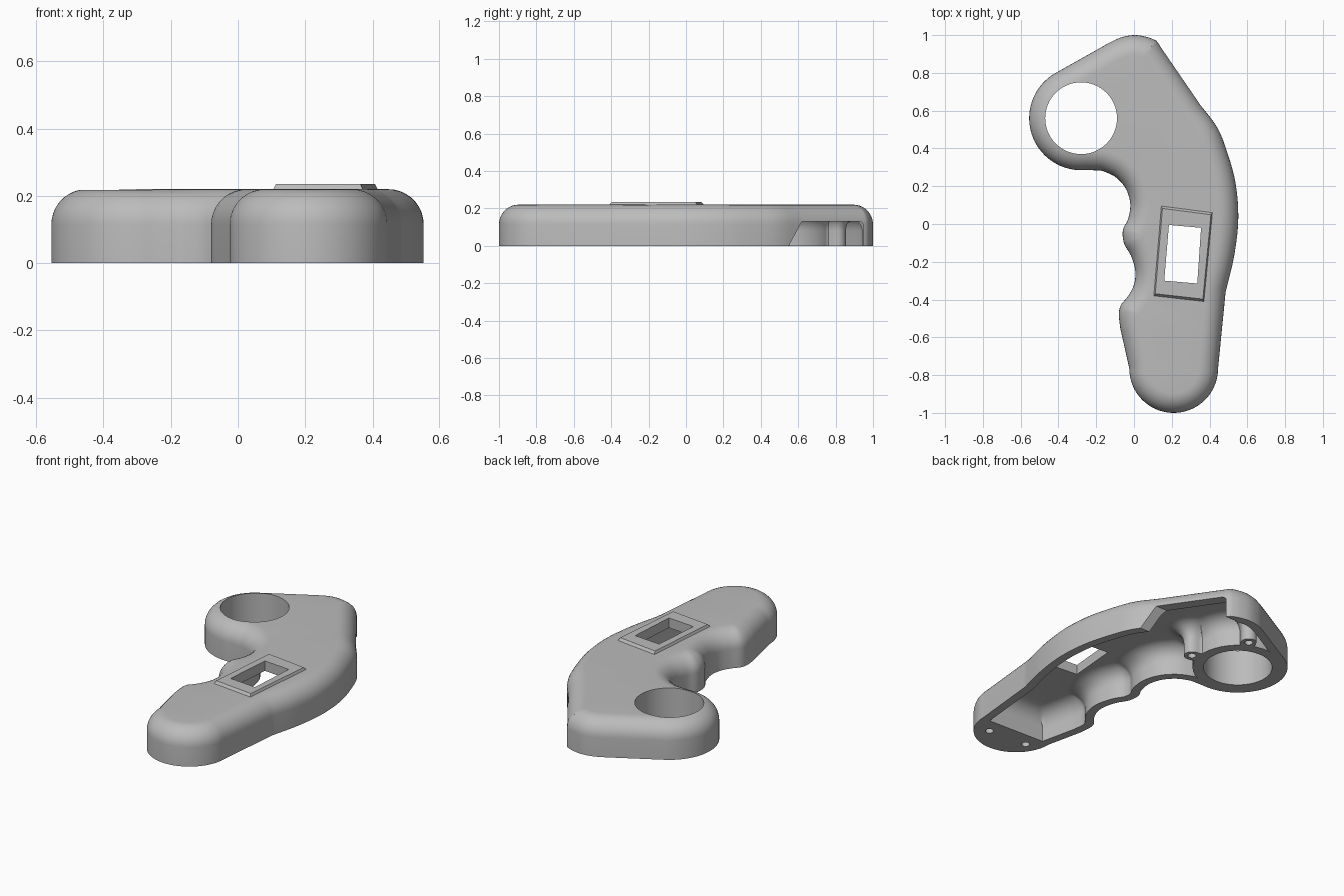
import bpy, bmesh, math
from mathutils import Vector as V, kdtree
from mathutils.geometry import delaunay_2d_cdt

if "Cube" in bpy.data.objects:
    bpy.data.objects.remove(bpy.data.objects["Cube"])

RING, RING_R, HOLE_R, SOLID_R = V((-.28, .56)), .275, .19, .25
BOSSES = [V((0, .498)), V((-.149, .81))]
END_SCREWS = [V((.323, -.86)), V((.075, -.845))]


# 2D path helpers
def arc(c, r, a0, a1, n=40):
    return [c + r * V((math.cos(t), math.sin(t)))
            for t in (math.radians(a0 + (a1 - a0) * i / n) for i in range(n + 1))]


def spline(points, n=10):
    p = [V(q) for q in points]
    p = [2 * p[0] - p[1]] + p + [2 * p[-1] - p[-2]]
    out = []
    for a, b, c, d in zip(p, p[1:], p[2:], p[3:]):
        for i in range(n + 1):
            t = i / n
            out.append(.5 * (2 * b + (c - a) * t + (2 * a - 5 * b + 4 * c - d) * t * t
                             + (3 * b - a - 3 * c + d) * t ** 3))
    return out


def resample(loop, step):
    pairs = list(zip(loop, loop[1:] + loop[:1]))
    total = sum((b - a).length for a, b in pairs)
    n = round(total / step)
    out, run, k = [], 0, 0
    for a, b in pairs:
        length = (b - a).length
        while k < n and length > 0 and k * total / n < run + length:
            out.append(a.lerp(b, (k * total / n - run) / length))
            k += 1
        run += length
    return out


def distance_to(loop):
    dense = resample(loop, .003)
    kd = kdtree.KDTree(len(dense))
    for i, p in enumerate(dense):
        kd.insert((p.x, p.y, 0), i)
    kd.balance()
    return lambda p: kd.find((p.x, p.y, 0))[2]


def inset(loop, d, dist):
    out = []
    for i, p in enumerate(loop):
        t = (loop[(i + 1) % len(loop)] - loop[i - 1]).normalized()
        q = p + d * V((-t.y, t.x))
        if dist(q) > d - .0012:
            out.append(q)
    return out


def inside(p, loop):
    hit = False
    for a, b in zip(loop, loop[1:] + loop[:1]):
        if (a.y > p.y) != (b.y > p.y) and p.x < a.x + (p.y - a.y) * (b.x - a.x) / (b.y - a.y):
            hit = not hit
    return hit


# Mesh helpers
bm = bmesh.new()


def sheet(outer, holes, z0, z1, radius=0, steps=9):
    """Fill a region; height eases from z0 at the edge to z1. Returns height rule."""
    dist = distance_to(outer)

    def height(d):
        if not radius or d >= radius:
            return z1
        return z0 + (z1 - z0) * math.sqrt(1 - (1 - d / radius) ** 2)

    pts, zs, edges = [], [], []
    for loop in [outer] + holes:
        n, m = len(pts), len(loop)
        edges += [(n + i, n + (i + 1) % m) for i in range(m)]
        pts += loop
        zs += [height(0) if loop is outer else height(dist(p)) for p in loop]
    if radius:
        for k in range(1, steps + 1):
            d = radius * (1 - math.cos(math.pi / 2 * k / steps))
            level = [q for q in inset(outer, d, dist) if not any(inside(q, h) for h in holes)]
            pts += level
            zs += [height(d)] * len(level)
    co, _, faces, orig, _, _ = delaunay_2d_cdt(pts, edges, [], 0, 1e-6)
    verts = [bm.verts.new((p.x, p.y, zs[o[0]] if o else z1)) for p, o in zip(co, orig)]
    for f in faces:
        a, b, c = (co[i] for i in f)
        mid = (a + b + c) / 3
        if abs((b - a).cross(c - a)) > 1e-9 and inside(mid, outer) \
                and not any(inside(mid, h) for h in holes):
            bm.faces.new([verts[i] for i in f])
    return lambda p: height(dist(p))


def loop3(loop, z):
    return [V((p.x, p.y, z(p) if callable(z) else z)) for p in loop]


def loft(*loops, cap=False):
    rows = [[bm.verts.new(p) for p in l] for l in loops]
    for a, b in zip(rows, rows[1:]):
        for i in range(len(a)):
            j = (i + 1) % len(a)
            bm.faces.new((a[i], a[j], b[j], b[i]))
    if cap:
        bm.faces.new(rows[-1])


# Outline of the grip, counter-clockwise
path = arc(V((.21, -.765)), .235, 180, 360)
path += spline([(.485, -.36), (.53, -.17), (.552, .03), (.535, .23), (.48, .42), (.435, .52), (.36, .62)])
path += spline([(.12, .97), (.07, .99), (0, 1), (-.07, .987), (-.13, .96)])
path += arc(RING, RING_R, 118, 275)
path += spline([(-.17, .283), (-.1, .25), (-.045, .19), (-.02, .11), (-.03, .03), (-.055, -.02),
                (-.06, -.06), (-.05, -.11), (-.015, -.17), (.007, -.25), (0, -.32), (-.03, -.38),
                (-.07, -.43), (-.08, -.48), (-.073, -.55)])
outline = resample(path, .014)
ring_hole = arc(RING, HOLE_R, 0, 360, 64)[:-1]


# Cavity outline: inner wall, solid grip end, solid ring with screw bosses
def ring_radius(t):
    r = SOLID_R
    for b in BOSSES:
        rel = b - RING
        phi = t - math.atan2(rel.y, rel.x)
        side = rel.length * math.sin(phi)
        if abs(side) < .045 and math.cos(phi) > 0:
            r = max(r, rel.length * math.cos(phi) + math.sqrt(.045 ** 2 - side ** 2))
    return r


wall = [p for p in inset(outline, .05, distance_to(outline)) if p.y > -.775]
blocked = [i for i, p in enumerate(wall) if (p - RING).length < SOLID_R]
first, last = blocked[0], blocked[-1]
t0, t1 = (math.atan2(wall[i].y - RING.y, wall[i].x - RING.x) for i in (first, last))
bulge = []
for i in range(121):
    t = t0 + (t1 - t0) * i / 120
    bulge.append(RING + ring_radius(t) * V((math.cos(t), math.sin(t))))
cavity = resample(wall[:first] + bulge + wall[last + 1:], .012)

# Window and its raised frame
frame = [V(p) for p in ((.105, -.38), (.37, -.41), (.415, .06), (.145, .095))]
window = [V(p) for p in ((.16, -.30), (.335, -.315), (.355, -.02), (.185, -.005))]
mid = sum(frame, V((0, 0))) / 4
frame_top = [mid + (p - mid) * .95 for p in frame]

# Outer shell, cavity roof and underside
top = sheet(outline, [ring_hole, frame], .115, .22, .105)
sheet(cavity, [window], .08, .175, .1)
screws = [arc(c, .023, 0, 360, 20)[:-1] for c in BOSSES + END_SCREWS]
sheet(outline, [ring_hole, cavity] + screws, 0, 0)
loft(loop3(outline, 0), loop3(outline, .115))
loft(loop3(ring_hole, 0), loop3(ring_hole, top))
loft(loop3(cavity, 0), loop3(cavity, .08))
loft(loop3(frame, top), loop3(frame_top, .235), loop3(window, .235), loop3(window, .175))
for s in screws:
    loft(loop3(s, 0), loop3(s, .07), cap=True)
bmesh.ops.remove_doubles(bm, verts=bm.verts, dist=1e-5)
bmesh.ops.recalc_face_normals(bm, faces=bm.faces)


def make_object(name, mesh_bm):
    me = bpy.data.meshes.new(name)
    mesh_bm.to_mesh(me)
    mesh_bm.free()
    ob = bpy.data.objects.new(name, me)
    bpy.context.collection.objects.link(ob)
    return ob


shell = make_object("grip_half_shell", bm)

# Side opening through the straight upper wall
bm = bmesh.new()
profile = [(.55, -.1), (.55, 0), (.62, .13), (.935, .13), (.95, .115), (.95, -.1)]
sides = []
for shift in (-.08, .1):
    sides.append([V((.12 + (.97 - y) * .686 + shift, y, z)) for y, z in profile])
loft(*sides, cap=True)
bmesh.ops.holes_fill(bm, edges=[e for e in bm.edges if e.is_boundary])
bmesh.ops.recalc_face_normals(bm, faces=bm.faces)
cutter = make_object("opening_cutter", bm)
cutter.hide_render = True
bpy.context.view_layer.objects.active = shell
shell.select_set(True)
cut = shell.modifiers.new("side_opening", "BOOLEAN")
cut.operation, cut.solver, cut.object = "DIFFERENCE", "EXACT", cutter
bpy.ops.object.modifier_apply(modifier=cut.name)
bpy.data.objects.remove(cutter)

# Material and shading
grey = bpy.data.materials.new("plain_grey")
grey.use_nodes = True
grey.diffuse_color = (.5, .5, .5, 1)
grey.node_tree.nodes["Principled BSDF"].inputs["Base Color"].default_value = (.5, .5, .5, 1)
shell.data.materials.clear()
shell.data.materials.append(grey)
bpy.ops.object.shade_smooth_by_angle(angle=math.radians(35))
